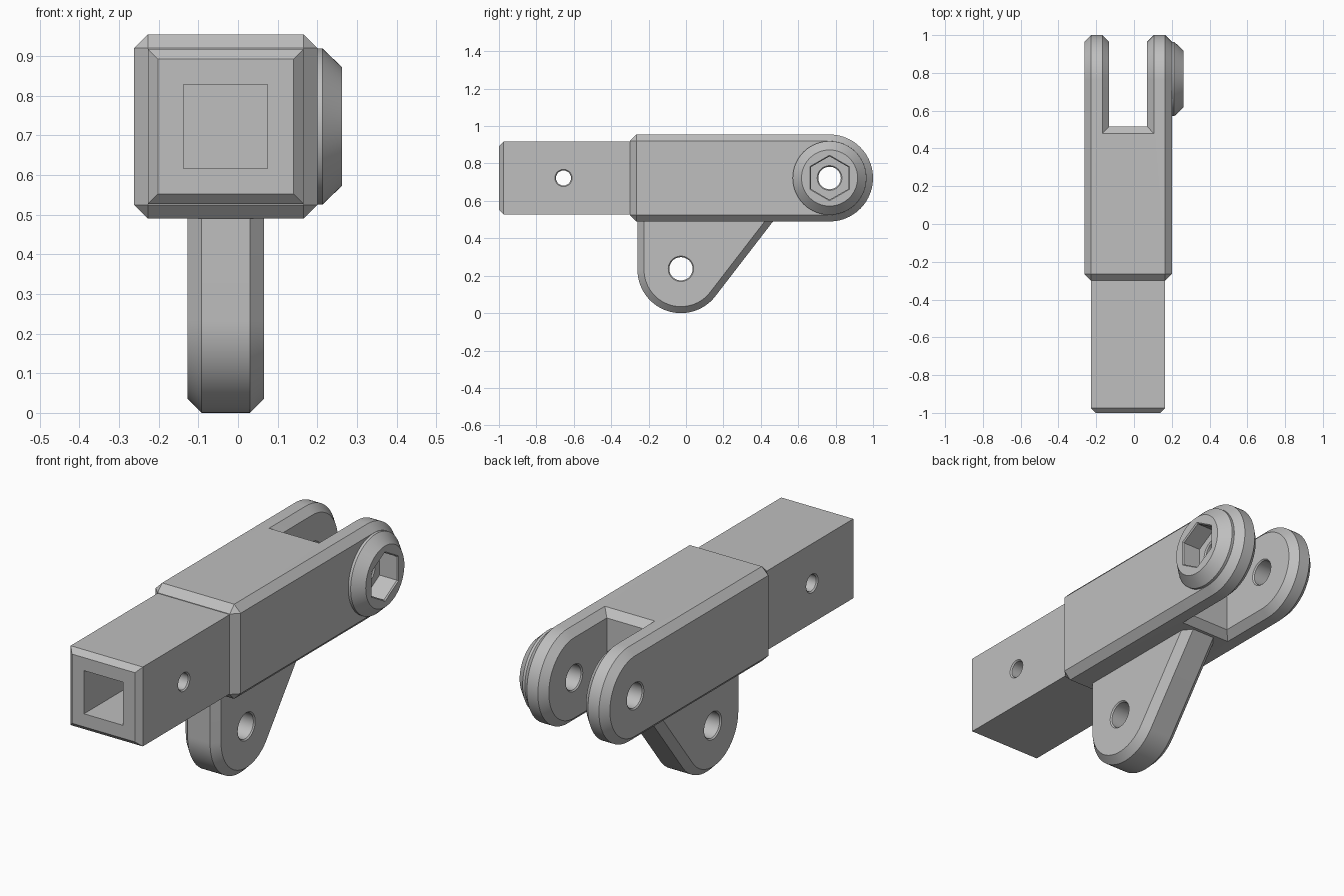
import bpy, bmesh
from math import sin, cos, pi, radians, acos, atan2, hypot

if "Cube" in bpy.data.objects:
    bpy.data.objects.remove(bpy.data.objects["Cube"], do_unlink=True)

steel = bpy.data.materials.new("steel_grey")
steel.use_nodes = True
grey = (0.52, 0.52, 0.52, 1)
steel.diffuse_color = grey
steel.node_tree.nodes["Principled BSDF"].inputs["Base Color"].default_value = grey

CX = -0.031            # centre plane of the body
PIN_Y, MID_Z = 0.7675, 0.7225
R = 0.2325             # end radius of fork and lug
CHAMFER = 0.035


def finish(name, bm):
    bmesh.ops.recalc_face_normals(bm, faces=bm.faces)
    mesh = bpy.data.meshes.new(name)
    bm.to_mesh(mesh)
    bm.free()
    obj = bpy.data.objects.new(name, mesh)
    bpy.context.collection.objects.link(obj)
    return obj


def plate(name, outline, half):
    """Extrude a (y, z) outline across x, about the centre plane."""
    bm = bmesh.new()
    face = bm.faces.new([bm.verts.new((CX - half, y, z)) for y, z in outline])
    new = bmesh.ops.extrude_face_region(bm, geom=[face])["geom"]
    verts = [v for v in new if isinstance(v, bmesh.types.BMVert)]
    bmesh.ops.translate(bm, verts=verts, vec=(2 * half, 0, 0))
    return finish(name, bm)


def box(name, half_x, y0, y1, half_z):
    lo, hi = MID_Z - half_z, MID_Z + half_z
    return plate(name, [(y0, lo), (y1, lo), (y1, hi), (y0, hi)], half_x)


def lathe(name, stations, y, z, sides=64):
    """Solid of revolution along x from (x, radius) stations."""
    bm = bmesh.new()
    rings = []
    for x, r in stations:
        rings.append([bm.verts.new((x, y + r * sin(2 * pi * i / sides),
                                    z + r * cos(2 * pi * i / sides)))
                      for i in range(sides)])
    for a, b in zip(rings, rings[1:]):
        for i in range(sides):
            j = (i + 1) % sides
            bm.faces.new((a[i], a[j], b[j], b[i]))
    bm.faces.new(rings[0])
    bm.faces.new(rings[-1])
    return finish(name, bm)


def cut(obj, cutter):
    cutter.hide_render = True
    mod = obj.modifiers.new("cut", 'BOOLEAN')
    mod.operation, mod.solver, mod.object = 'DIFFERENCE', 'EXACT', cutter
    bpy.context.view_layer.update()
    graph = bpy.context.evaluated_depsgraph_get()
    mesh = bpy.data.meshes.new_from_object(obj.evaluated_get(graph))
    obj.modifiers.clear()
    obj.data = mesh
    bpy.data.objects.remove(cutter, do_unlink=True)


def drill(obj, x0, x1, r, y, z, c=0.006):
    """Round hole with a small countersink at both mouths."""
    e = 0.02
    cut(obj, lathe("drill", [(x0 - e, r + c + e), (x0 + c, r),
                             (x1 - c, r), (x1 + e, r + c + e)], y, z))


def chamfer(obj, size, keep=lambda e: True):
    """Chamfer the sharp outer edges that pass the rule."""
    bm = bmesh.new()
    bm.from_mesh(obj.data)
    edges = [e for e in bm.edges if e.is_convex
             and e.calc_face_angle(0) > radians(40) and keep(e)]
    bmesh.ops.bevel(bm, geom=edges, offset=size, offset_type='OFFSET',
                    segments=1, profile=0.5, affect='EDGES', clamp_overlap=False)
    bm.to_mesh(obj.data)
    bm.free()


def arc(y, z, start, end, steps=40):
    return [(y + R * cos(start + (end - start) * i / steps),
             z + R * sin(start + (end - start) * i / steps)) for i in range(steps + 1)]


# Fork body: rounded rear end, slotted, then chamfered all round
body = plate("fork_body", [(-0.3, MID_Z + R), (-0.3, MID_Z - R)]
             + arc(PIN_Y, MID_Z, -pi / 2, pi / 2), 0.231)
cut(body, box("slot", 0.101, 0.515, 1.3, 0.5))
chamfer(body, CHAMFER)

# Pin holes in both fork arms
drill(body, CX - 0.231, CX - 0.101, 0.06, PIN_Y, MID_Z)
drill(body, CX + 0.101, 0.162, 0.06, PIN_Y, MID_Z)

# Raised boss with a hexagonal recess running into the arm
boss = lathe("hex_boss", [(0.199, 0.197), (0.213, 0.197), (0.262, 0.15)], PIN_Y, MID_Z)
for part in (body, boss):
    cut(part, lathe("hex_cutter", [(0.162, 0.116), (0.256, 0.116), (0.282, 0.142)],
                    PIN_Y, MID_Z, 6))

# Square socket tube at the front
tube = box("socket_tube", 0.196, -1, -0.25, 0.195)
chamfer(tube, 0.025, lambda e: all(v.co.y < -0.99 for v in e.verts))
cut(tube, box("socket_cutter", 0.106, -1.2, -0.35, 0.106))
drill(tube, CX - 0.196, CX + 0.196, 0.04, -0.655, MID_Z)

# Hanging lug: round bottom with a straight sloping rear edge
LY, LZ, TOP = -0.027, R, 0.53
dy, dz = 0.465 - LY, 0.49 - LZ
tangent = atan2(dz, dy) - acos(R / hypot(dy, dz))
rear = 0.465 - (TOP - 0.49) * sin(tangent) / cos(tangent)
lug = plate("hanging_lug", [(LY - R, TOP)] + arc(LY, LZ, -pi, tangent)
            + [(rear, TOP)], 0.096)
chamfer(lug, CHAMFER, lambda e: any(v.co.z < TOP - 0.01 for v in e.verts))
drill(lug, CX - 0.096, CX + 0.096, 0.062, LY, 0.237)

# Shared material and shading
for part in (body, boss, tube, lug):
    part.data.materials.clear()
    part.data.materials.append(steel)
    bpy.ops.object.select_all(action='DESELECT')
    part.select_set(True)
    bpy.context.view_layer.objects.active = part
    bpy.ops.object.shade_smooth_by_angle(angle=radians(30))
